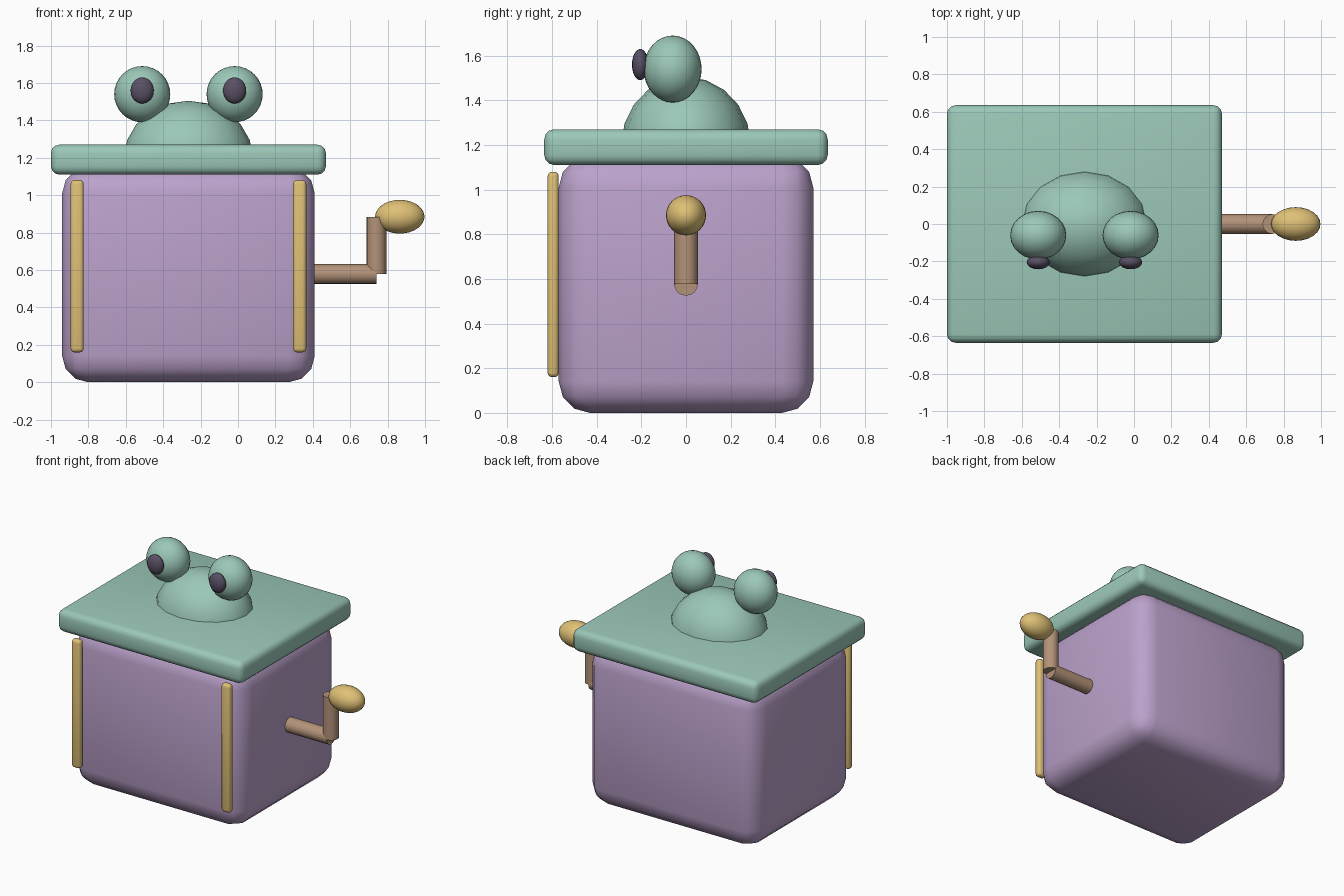
import bpy
from math import pi

if "Cube" in bpy.data.objects:
    bpy.data.objects.remove(bpy.data.objects["Cube"])

CX = -0.265  # centre line of the box


def material(name, rgb):
    m = bpy.data.materials.new(name)
    m.diffuse_color = (*rgb, 1)
    m.use_nodes = True
    m.node_tree.nodes["Principled BSDF"].inputs["Base Color"].default_value = m.diffuse_color
    return m


LILAC = material("lilac", (0.50, 0.36, 0.60))
GREEN = material("green", (0.33, 0.58, 0.48))
GOLD = material("gold", (0.74, 0.53, 0.18))
WOOD = material("wood", (0.45, 0.29, 0.19))
DARK = material("dark", (0.10, 0.08, 0.13))


def finish(name, mat, angle=pi / 3):
    ob = bpy.context.object
    ob.name = name
    ob.data.materials.append(mat)
    bpy.ops.object.shade_smooth_by_angle(angle=angle)
    return ob


def rounded_box(name, centre, size, bevel, mat):
    bpy.ops.mesh.primitive_cube_add(size=1, location=centre)
    ob = bpy.context.object
    ob.scale = size
    bpy.ops.object.transform_apply(location=False, rotation=False, scale=True)
    mod = ob.modifiers.new("rounding", "BEVEL")
    mod.width, mod.segments = bevel, 3
    bpy.ops.object.modifier_apply(modifier=mod.name)
    return finish(name, mat)


def ball(name, centre, radii, mat, segments=24, rings=16):
    bpy.ops.mesh.primitive_uv_sphere_add(
        segments=segments, ring_count=rings, radius=1, location=centre)
    bpy.context.object.scale = radii
    bpy.ops.object.transform_apply(location=False, rotation=False, scale=True)
    return finish(name, mat)


def rod(name, centre, length, rotation, mat, radius=0.053):
    bpy.ops.mesh.primitive_cylinder_add(
        vertices=16, radius=radius, depth=length, location=centre, rotation=rotation)
    return finish(name, mat)


# Box and lid
rounded_box("box_body", (CX, 0, 0.575), (1.35, 1.14, 1.15), 0.14, LILAC)
rounded_box("lid", (CX, 0, 1.19), (1.47, 1.27, 0.16), 0.045, GREEN)

# Domed head half sunk into the lid
ball("head", (CX, 0, 1.20), (0.345, 0.29, 0.305), GREEN, 16, 10)

# Mirrored parts: eyes, pupils and front trim strips
for side, s in (("left", -1), ("right", 1)):
    ex = CX + s * 0.247
    ball(f"eye_{side}", (ex, -0.06, 1.54), (0.15, 0.13, 0.15), GREEN)
    ball(f"pupil_{side}", (ex, -0.205, 1.56), (0.062, 0.037, 0.07), DARK, 16, 12)
    rounded_box(f"trim_strip_{side}", (CX + s * 0.595, -0.595, 0.62),
                (0.07, 0.05, 0.92), 0.02, GOLD)

# Crank: shaft, arm and knob
rod("crank_shaft", (0.54, 0, 0.578), 0.40, (0, pi / 2, 0), WOOD)
rod("crank_arm", (0.74, 0, 0.73), 0.305, (0, 0, 0), WOOD)
ball("crank_knob", (0.865, 0, 0.885), (0.132, 0.09, 0.09), GOLD)
